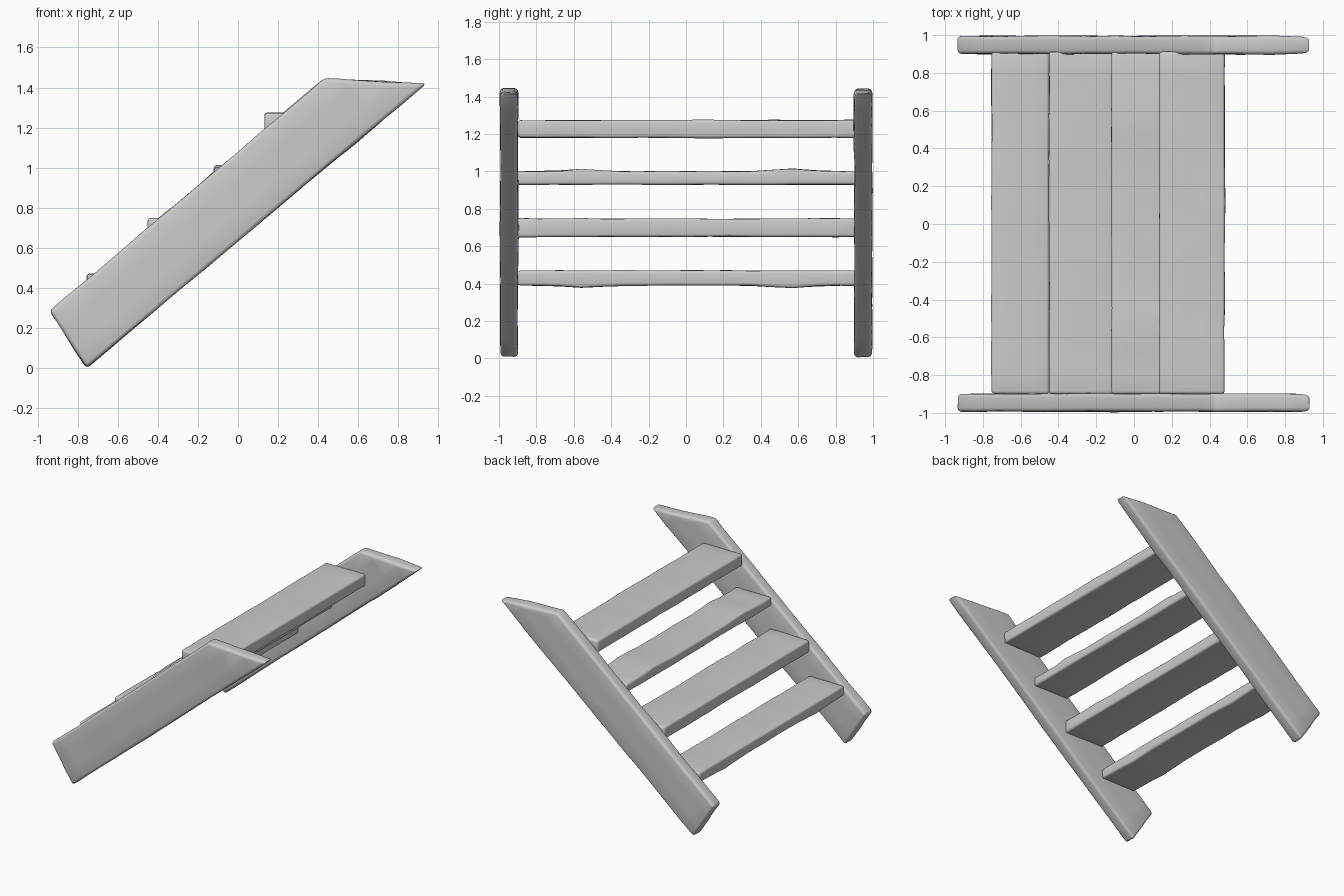
import bpy, bmesh, math
from mathutils import Vector, noise

cube = bpy.data.objects.get("Cube")
if cube:
    bpy.data.objects.remove(cube, do_unlink=True)

# One plain grey for all the timber
wood = bpy.data.materials.new("worn grey wood")
grey = (0.6, 0.6, 0.6, 1)
wood.diffuse_color = grey
wood.use_nodes = True
wood.node_tree.nodes["Principled BSDF"].inputs["Base Color"].default_value = grey


def plank(name, outline, y0, y1, grain, cuts, bevel, wobble, wear=None):
    """Extrude an x-z outline along y, slice it, round its edges and weather it."""
    bm = bmesh.new()
    face = bm.faces.new([bm.verts.new((x, y0, z)) for x, z in outline])
    out = bmesh.ops.extrude_face_region(bm, geom=[face])
    for v in out["geom"]:
        if isinstance(v, bmesh.types.BMVert):
            v.co.y = y1
    bmesh.ops.recalc_face_normals(bm, faces=bm.faces)
    # Slices across the grain, plus two along it
    grain = Vector(grain).normalized()
    across = Vector((-grain.z, 0, grain.x)) if grain.y == 0 else Vector((1, 0, 0))
    for axis, count in ((grain, cuts), (across, 3)):
        reach = [v.co.dot(axis) for v in bm.verts]
        low, high = min(reach), max(reach)
        for i in range(1, count):
            bmesh.ops.bisect_plane(bm, geom=bm.verts[:] + bm.edges[:] + bm.faces[:],
                                   plane_co=axis * (low + (high - low) * i / count),
                                   plane_no=axis)
    rims = [e for e in bm.edges if e.calc_face_angle(0) > math.radians(25)]
    bmesh.ops.bevel(bm, geom=rims, offset=bevel, segments=3, profile=0.5, affect='EDGES')
    # Gentle hand-hewn unevenness
    bm.normal_update()
    for v in bm.verts:
        v.co += v.normal * wobble * noise.noise(v.co * 5)
        if wear:
            wear(v)
    bmesh.ops.recalc_face_normals(bm, faces=bm.faces)
    mesh = bpy.data.meshes.new(name)
    bm.to_mesh(mesh)
    bm.free()
    mesh.materials.append(wood)
    obj = bpy.data.objects.new(name, mesh)
    bpy.context.collection.objects.link(obj)
    bpy.context.view_layer.objects.active = obj
    obj.select_set(True)
    bpy.ops.object.shade_smooth_by_angle(angle=math.radians(40))
    obj.select_set(False)


# Sloping side boards, with ends cut square at the foot and level at the head
side = [(-0.94, 0.285), (-0.755, 0.0), (0.94, 1.42), (0.43, 1.445)]
for name, y0, y1 in (("front_side_board", -0.993, -0.898), ("back_side_board", 0.9, 0.995)):
    plank(name, side, y0, y1, (0.77, 0, 0.64), 14, 0.02, 0.006)


# Knots that swell the treads towards each end
def knots(top, direction):
    def wear(v):
        if (v.co.z - top) * direction > -0.045:
            swell = math.exp(-((abs(v.co.y) - 0.55) / 0.12) ** 2)
            v.co.z += direction * 0.013 * swell
    return wear


# Treads: name, left x, right x, underside, top, knots
treads = [
    ("bottom_tread", -0.755, -0.45, 0.39, 0.47, knots(0.39, -1)),
    ("lower_middle_tread", -0.45, -0.105, 0.65, 0.748, None),
    ("upper_middle_tread", -0.12, 0.19, 0.93, 1.0, knots(1.0, 1)),
    ("top_tread", 0.133, 0.48, 1.18, 1.274, None),
]
for name, x0, x1, z0, z1, wear in treads:
    outline = [(x0, z0), (x1, z0), (x1, z1), (x0, z1)]
    plank(name, outline, -0.9, 0.91, (0, 1, 0), 16, 0.015, 0.005, wear)
